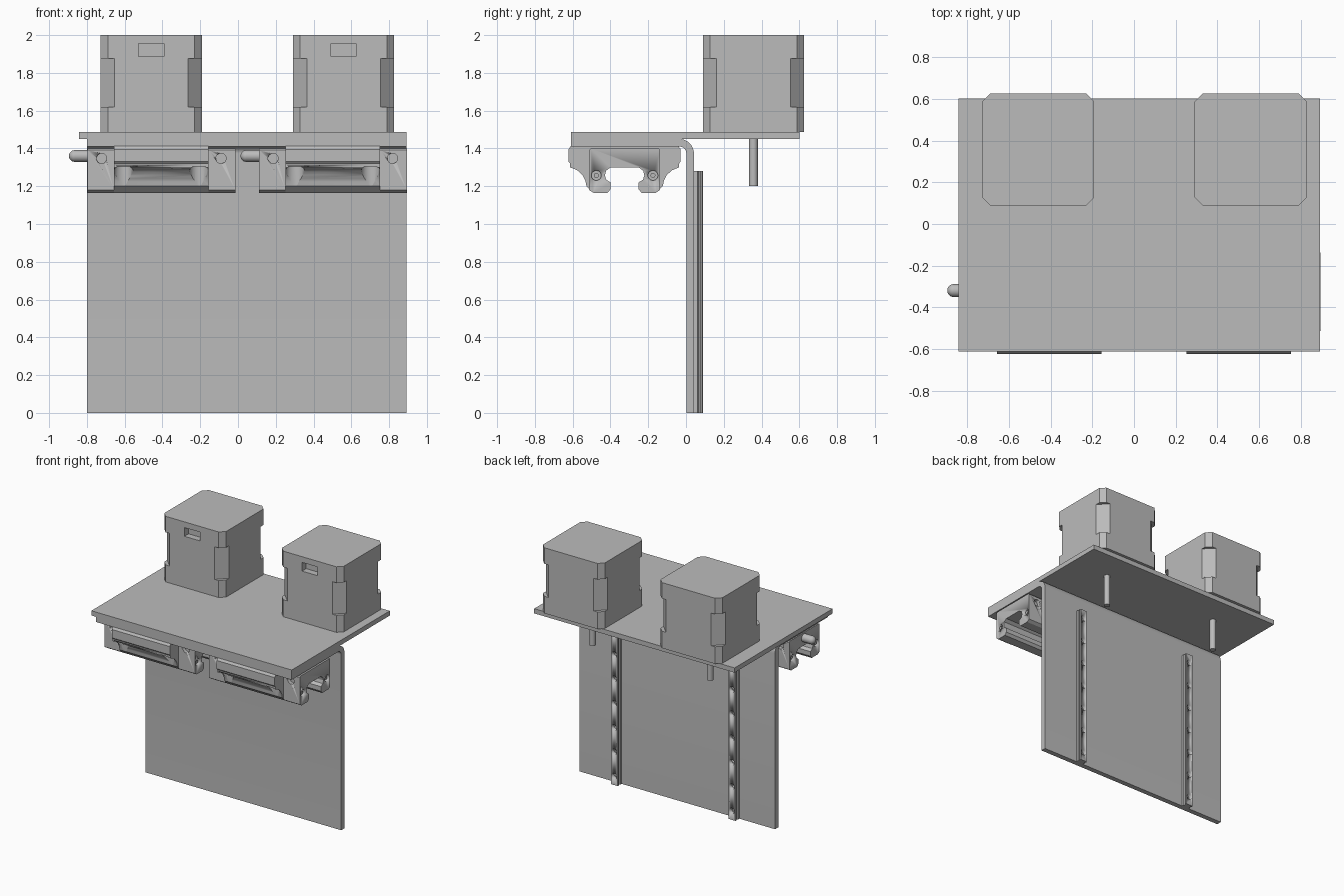
import bpy, bmesh, math

cube = bpy.data.objects.get("Cube")
if cube:
    bpy.data.objects.remove(cube, do_unlink=True)

grey = bpy.data.materials.new("machined_grey")
grey.use_nodes = True
grey.diffuse_color = (0.5, 0.5, 0.5, 1)
grey.node_tree.nodes["Principled BSDF"].inputs["Base Color"].default_value = (0.5, 0.5, 0.5, 1)


def activate(obj):
    bpy.ops.object.select_all(action="DESELECT")
    obj.select_set(True)
    bpy.context.view_layer.objects.active = obj


def prism(name, shapes, axis, start, end):
    """Extrude one or more 2D outlines along an axis."""
    place = {"X": lambda a, b, t: (t, a, b),
             "Y": lambda a, b, t: (a, t, b),
             "Z": lambda a, b, t: (a, b, t)}[axis]
    bm = bmesh.new()
    for pts in shapes:
        low = [bm.verts.new(place(a, b, start)) for a, b in pts]
        high = [bm.verts.new(place(a, b, end)) for a, b in pts]
        bm.faces.new(low)
        bm.faces.new(high[::-1])
        for i in range(len(pts)):
            j = (i + 1) % len(pts)
            bm.faces.new((low[i], high[i], high[j], low[j]))
    bmesh.ops.recalc_face_normals(bm, faces=bm.faces)
    mesh = bpy.data.meshes.new(name)
    bm.to_mesh(mesh)
    bm.free()
    mesh.materials.append(grey)
    obj = bpy.data.objects.new(name, mesh)
    bpy.context.collection.objects.link(obj)
    activate(obj)
    bpy.ops.object.shade_smooth_by_angle(angle=math.radians(25))
    return obj


def cut(obj, cutter):
    cutter.hide_render = True
    activate(obj)
    mod = obj.modifiers.new("cut", "BOOLEAN")
    mod.operation = "DIFFERENCE"
    mod.solver = "EXACT"
    mod.object = cutter
    bpy.ops.object.modifier_apply(modifier=mod.name)
    bpy.data.objects.remove(cutter, do_unlink=True)


def circle(a, b, r, n=28):
    return [(a + r * math.cos(2 * math.pi * i / n), b + r * math.sin(2 * math.pi * i / n))
            for i in range(n)]


def rect(a0, a1, b0, b1):
    return [(a0, b0), (a1, b0), (a1, b1), (a0, b1)]


def octagon(cx, cy, h, c):
    return [(cx + sx * p, cy + sy * q) for sx, sy, p, q in (
        (1, -1, h, h - c), (1, 1, h, h - c), (1, 1, h - c, h), (-1, 1, h - c, h),
        (-1, 1, h, h - c), (-1, -1, h, h - c), (-1, -1, h - c, h), (1, -1, h - c, h))]


def mirrored(half, centre=0):
    """Close a half outline by reflecting its first coordinate."""
    return [(centre + a, b) for a, b in half] + [(centre - a, b) for a, b in reversed(half)]


# Top mounting plate
prism("top_plate", [rect(-0.842, 0.892, -0.61, 0.602)], "Z", 1.45, 1.487)

# Bent sheet bracket under the plate
bend = [math.radians(90 - 10 * i) for i in range(10)]
outer = [(-0.035 + 0.077 * math.cos(t), 1.373 + 0.077 * math.sin(t)) for t in bend]
inner = [(-0.035 + 0.037 * math.cos(t), 1.373 + 0.037 * math.sin(t)) for t in reversed(bend)]
prism("bent_bracket", [[(-0.61, 1.45)] + outer + [(0.042, 0), (0.002, 0)] + inner
                       + [(-0.61, 1.41)]], "X", -0.8, 0.892)

# Motors, their shafts, and the rails in line with them
rail_half = [(0.032, 0.042), (0.032, 0.06), (0.025, 0.065), (0.025, 0.073),
             (0.032, 0.078), (0.032, 0.085), (0.028, 0.089)]
for side, cx in (("right", -0.459), ("left", 0.559)):
    cy = 0.357
    wide, narrow = octagon(cx, cy, 0.268, 0.038), octagon(cx, cy, 0.268, 0.073)
    prism(side + "_motor_base", [wide], "Z", 1.487, 1.62)
    prism(side + "_motor_middle", [narrow], "Z", 1.62, 1.875)
    cap = prism(side + "_motor_cap", [wide], "Z", 1.875, 2.0)
    cut(cap, prism("socket_cutter", [rect(cx - 0.067, cx + 0.067, 1.887, 1.955)], "Y", 0, 0.14))
    prism(side + "_motor_shaft", [circle(cx, cy, 0.023)], "Z", 1.2, 1.46)

    rail = prism(side + "_rail", [mirrored(rail_half, cx)], "Z", 0, 1.28)
    heights = [0.07 + 0.19 * i for i in range(7)]
    cut(rail, prism("bore_cutter", [circle(cx, z, 0.022, 20) for z in heights], "Y", 0.06, 0.2))
    cut(rail, prism("hole_cutter", [circle(cx, z, 0.014, 20) for z in heights], "Y", 0.0, 0.07))

# Linear carriages hanging below the bracket
MID_Y = -0.325
channel = [(0.165, 1.165), (0.09, 1.165), (0.074, 1.185), (0.074, 1.22),
           (0.098, 1.235), (0.104, 1.258), (0.098, 1.282), (0.074, 1.3)]
body_half = [(0.285, 1.412), (0.297, 1.395), (0.297, 1.33), (0.288, 1.32), (0.288, 1.3),
             (0.25, 1.284), (0.222, 1.258), (0.208, 1.23), (0.202, 1.2)] + channel
end_half = [(0.18, 1.4), (0.188, 1.392), (0.188, 1.18)] + channel
for side, cx in (("right", -0.406), ("left", 0.502)):
    body = prism(side + "_carriage_body", [mirrored(body_half, MID_Y)], "X", cx - 0.251, cx + 0.251)
    reliefs = [circle(cx + sx * 0.2, MID_Y + sy * 0.252, 0.05) for sx in (-1, 1) for sy in (-1, 1)]
    cut(body, prism("relief_cutter", reliefs, "Z", 1.1, 1.305))

    for label, s in (("inner" if cx > 0 else "outer", -1), ("outer" if cx > 0 else "inner", 1)):
        near, far = cx + s * 0.251, cx + s * 0.392
        name = side + "_carriage_" + label + "_end"
        end = prism(name, [mirrored(end_half, MID_Y)], "X", near, far)
        # Screw recesses on the end face and grease ports on both flanks
        spots = (MID_Y - 0.15, MID_Y + 0.15)
        cut(end, prism("recess_cutter", [circle(y, 1.257, 0.026) for y in spots],
                       "X", far - s * 0.03, far + s * 0.05))
        for f in (-1, 1):
            cut(end, prism("port_cutter", [circle(cx + s * 0.316, 1.347, 0.027)], "Y",
                           MID_Y + f * 0.16, MID_Y + f * 0.25))
        prism(name + "_screws", [circle(y, 1.257, 0.013, 16) for y in spots],
              "X", far - s * 0.04, far - s * 0.008)

    # Round-nosed grease nipple
    tip = cx - 0.458
    prism(side + "_nipple", [circle(MID_Y + 0.006, 1.36, 0.031)], "X", cx - 0.38, tip)
    bpy.ops.mesh.primitive_uv_sphere_add(segments=28, ring_count=14, radius=0.031,
                                         location=(tip, MID_Y + 0.006, 1.36))
    nose = bpy.context.object
    nose.name = side + "_nipple_nose"
    nose.data.materials.append(grey)
    bpy.ops.object.shade_smooth()
